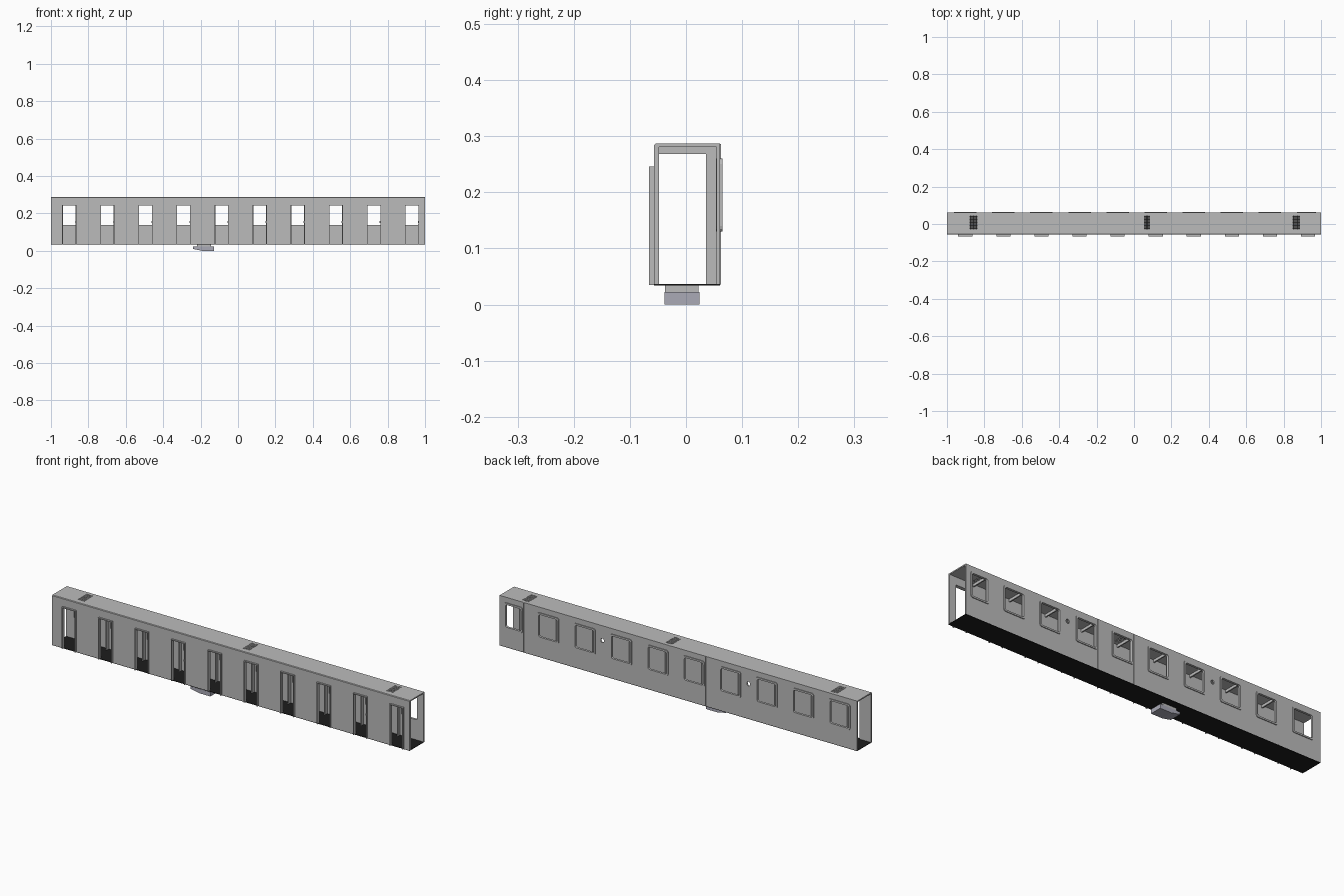
import bpy, bmesh, math
from mathutils import Vector

if "Cube" in bpy.data.objects:
    bpy.data.objects.remove(bpy.data.objects["Cube"])


def material(name, rgb):
    m = bpy.data.materials.new(name)
    m.diffuse_color = (*rgb, 1)
    m.use_nodes = True
    m.node_tree.nodes["Principled BSDF"].inputs["Base Color"].default_value = m.diffuse_color
    return m


GREY = material("body grey", (0.5, 0.5, 0.5))
BLACK = material("floor black", (0.012, 0.012, 0.012))
STEEL = material("box blue grey", (0.4, 0.4, 0.47))


def finish(bm, name, mat):
    bmesh.ops.recalc_face_normals(bm, faces=bm.faces)
    me = bpy.data.meshes.new(name)
    bm.to_mesh(me)
    bm.free()
    me.materials.append(mat)
    ob = bpy.data.objects.new(name, me)
    bpy.context.collection.objects.link(ob)
    return ob


def boxes(name, mat, items):
    """Each item is x0, x1, y0, y1, z0, z1."""
    bm = bmesh.new()
    for x0, x1, y0, y1, z0, z1 in items:
        vs = bmesh.ops.create_cube(bm, size=1)["verts"]
        for v in vs:
            v.co = Vector((x1 if v.co.x > 0 else x0,
                           y1 if v.co.y > 0 else y0,
                           z1 if v.co.z > 0 else z0))
    return finish(bm, name, mat)


def prism(name, mat, pts, depth):
    """Extrude a polygon along a vector."""
    bm = bmesh.new()
    f = bm.faces.new([bm.verts.new(p) for p in pts])
    r = bmesh.ops.extrude_face_region(bm, geom=[f], use_keep_orig=True)
    bmesh.ops.translate(bm, vec=depth, verts=[g for g in r["geom"] if isinstance(g, bmesh.types.BMVert)])
    return finish(bm, name, mat)


def panel(name, mat, u_range, v_range, holes, place, depth):
    """Flat sheet with rectangular holes, given thickness."""
    us = sorted({round(u, 5) for u in list(u_range) + [c for h in holes for c in h[:2]]})
    vs = sorted({round(v, 5) for v in list(v_range) + [c for h in holes for c in h[2:]]})
    bm = bmesh.new()
    grid = [[bm.verts.new(place(u, v)) for v in vs] for u in us]
    for i in range(len(us) - 1):
        for j in range(len(vs) - 1):
            u, v = (us[i] + us[i + 1]) / 2, (vs[j] + vs[j + 1]) / 2
            if any(h[0] < u < h[1] and h[2] < v < h[3] for h in holes):
                continue
            bm.faces.new((grid[i][j], grid[i + 1][j], grid[i + 1][j + 1], grid[i][j + 1]))
    bmesh.ops.delete(bm, geom=[v for v in bm.verts if not v.link_faces], context='VERTS')
    r = bmesh.ops.extrude_face_region(bm, geom=bm.faces[:], use_keep_orig=True)
    bmesh.ops.translate(bm, vec=depth, verts=[g for g in r["geom"] if isinstance(g, bmesh.types.BMVert)])
    return finish(bm, name, mat)


bays = [-0.902 + 0.2036 * i for i in range(10)]
seams = [-0.763 + 0.2036 * i for i in range(9)]

# floor
boxes("floor", BLACK, [(-1, 1, -0.057, 0.061, 0.034, 0.0365)])

# front wall with door openings, and its chamfered roof edge
panel("front_wall", GREY, (-1, 1), (0.0365, 0.276),
      [(x - 0.034, x + 0.034, 0.0365, 0.242) for x in bays],
      lambda u, v: (u, -0.057, v), (0, 0.009, 0))
prism("front_roof_edge", GREY,
      [(-1, -0.057, 0.276), (-1, -0.057, 0.284), (-1, -0.054, 0.287),
       (-1, -0.048, 0.287), (-1, -0.048, 0.276)], (2, 0, 0))

# door frames with small handles
frames, handles = [], []
for x in bays:
    for s in (-1, 1):
        a, b = sorted((x + s * 0.034, x + s * 0.038))
        frames.append((a, b, -0.066, -0.055, 0.035, 0.246))
    frames.append((x - 0.034, x + 0.034, -0.066, -0.055, 0.242, 0.246))
    handles.append((x + 0.031, x + 0.035, -0.062, -0.059, 0.15, 0.16))
boxes("door_frames", GREY, frames)
boxes("door_handles", GREY, handles)


def window_span(x):
    return x - 0.06, min(x + 0.06, 0.973)


# back wall with window openings
wall = panel("back_wall", GREY, (-1, 1), (0.0365, 0.287),
             [(window_span(x)[0] + 0.005, window_span(x)[1] - 0.005, 0.135, 0.255) for x in bays],
             lambda u, v: (u, 0.061, v), (0, -0.007, 0))

# round peepholes through the back wall
for k, x in enumerate((-0.392, 0.425)):
    bpy.ops.mesh.primitive_cylinder_add(vertices=16, radius=0.009, depth=0.06,
                                        location=(x, 0.06, 0.212), rotation=(math.pi / 2, 0, 0))
    cut = bpy.context.object
    cut.name = f"peephole_cutter_{k}"
    cut.scale.y = 1.2
    cut.hide_render = True
    cut.hide_set(True)
    m = wall.modifiers.new("peephole", 'BOOLEAN')
    m.object = cut
    m.operation = 'DIFFERENCE'
    m.solver = 'EXACT'


def rounded(x0, x1, z0, z1, r, y):
    pts = []
    for cx, cz, a in ((x1 - r, z1 - r, 0), (x0 + r, z1 - r, 90), (x0 + r, z0 + r, 180), (x1 - r, z0 + r, 270)):
        for t in range(4):
            ang = math.radians(a + 30 * t)
            pts.append((cx + r * math.cos(ang), y, cz + r * math.sin(ang)))
    return pts


# window frames, rounded rings set into the back wall
for i, x in enumerate(bays):
    x0, x1 = window_span(x)
    loops = [rounded(x0, x1, 0.13, 0.26, 0.01, 0.065),
             rounded(x0 + 0.008, x1 - 0.008, 0.138, 0.251, 0.008, 0.065),
             rounded(x0 + 0.008, x1 - 0.008, 0.138, 0.251, 0.008, 0.0535),
             rounded(x0, x1, 0.13, 0.26, 0.01, 0.0535)]
    bm = bmesh.new()
    rings = [[bm.verts.new(p) for p in loop] for loop in loops]
    n = len(rings[0])
    for a in range(4):
        b = (a + 1) % 4
        for k in range(n):
            bm.faces.new((rings[a][k], rings[a][(k + 1) % n], rings[b][(k + 1) % n], rings[b][k]))
    finish(bm, f"window_frame_{i}", GREY)

# roof with perforated vents
vents = []
for cx in (-0.858, 0.066, 0.868):
    for i in range(5):
        for j in range(9):
            u, v = cx - 0.018 + 0.0076 * i, -0.028 + 0.0081 * j
            vents.append((u, u + 0.0052, v, v + 0.0056))
panel("roof", GREY, (-1, 1), (-0.048, 0.054), vents,
      lambda u, v: (u, v, 0.287), (0, 0, -0.006))

# joint strips on the back wall, and inner ribs behind them
boxes("wall_joints", GREY, [(x - 0.0015, x + 0.0015, 0.06, 0.062, 0.036, 0.286) for x in seams])
ribs = []
for x in seams:
    ribs.append((x - 0.003, x + 0.003, 0.036, 0.055, 0.036, 0.282))
    ribs.append((x - 0.003, x + 0.003, -0.049, 0.036, 0.268, 0.282))
boxes("inner_ribs", GREY, ribs)

# equipment box under the floor, bottom sloping down to the right
boxes("box_mount", GREY, [(-0.22, -0.145, -0.037, 0.022, 0.02, 0.0345)])
prism("underfloor_box", STEEL,
      [(-0.24, -0.038, 0.022), (-0.24, -0.038, 0.01), (-0.19, -0.038, 0.0),
       (-0.128, -0.038, 0.0), (-0.128, -0.038, 0.022)], (0, 0.062, 0))
